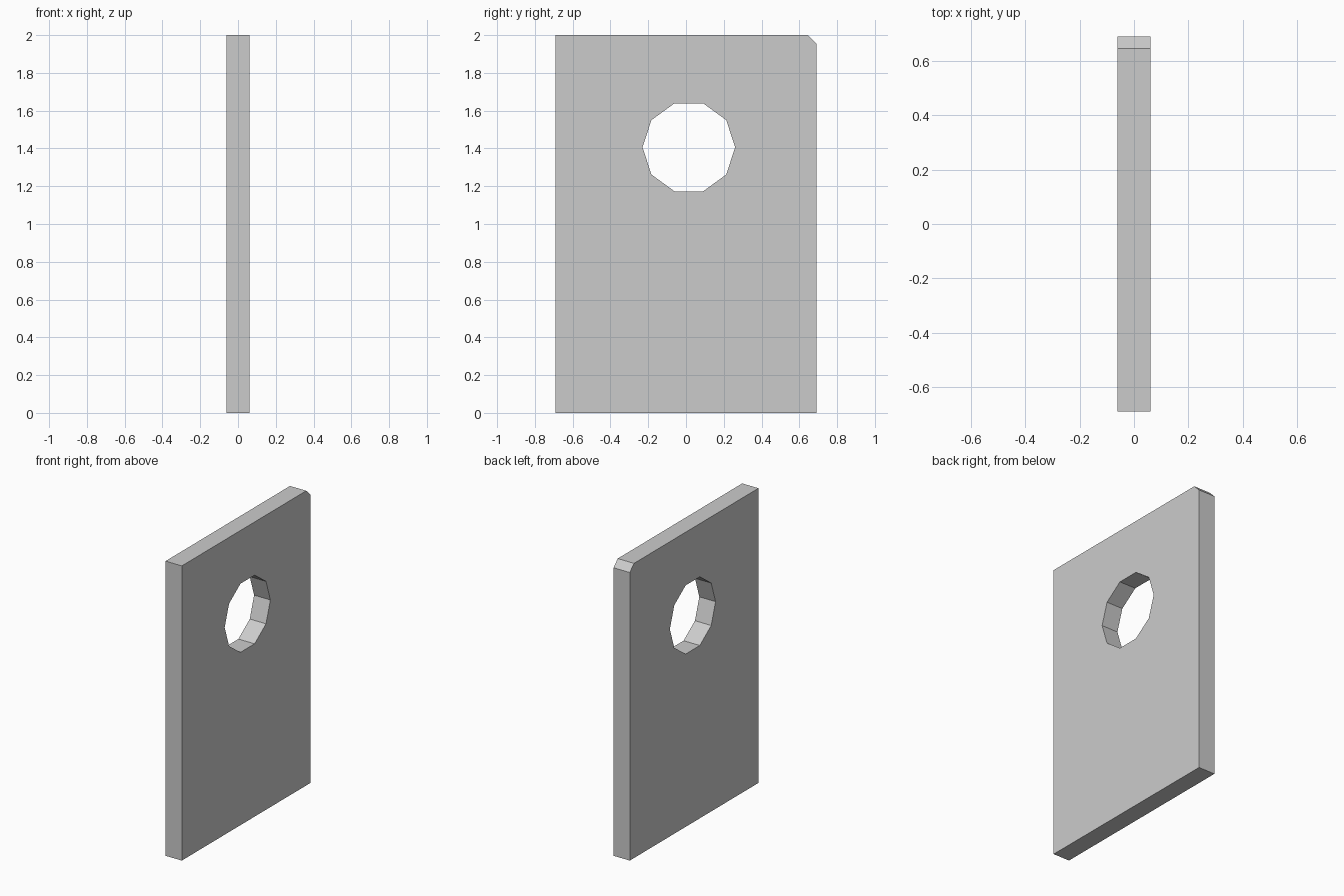
import bpy, bmesh, math

if "Cube" in bpy.data.objects:
    bpy.data.objects.remove(bpy.data.objects["Cube"])

HALF_T, HALF_W, HEIGHT, CHAMFER = 0.061, 0.69, 2.0, 0.045

# Panel: side profile with one clipped top corner, extruded along x
profile = [(-HALF_W, 0), (HALF_W, 0), (HALF_W, HEIGHT - CHAMFER),
           (HALF_W - CHAMFER, HEIGHT), (-HALF_W, HEIGHT)]
bm = bmesh.new()
face = bm.faces.new([bm.verts.new((-HALF_T, y, z)) for y, z in profile])
ext = bmesh.ops.extrude_face_region(bm, geom=[face], use_keep_orig=True)
verts = [v for v in ext["geom"] if isinstance(v, bmesh.types.BMVert)]
bmesh.ops.translate(bm, verts=verts, vec=(2 * HALF_T, 0, 0))
bmesh.ops.recalc_face_normals(bm, faces=bm.faces)
mesh = bpy.data.meshes.new("panel")
bm.to_mesh(mesh)
bm.free()
panel = bpy.data.objects.new("panel", mesh)
bpy.context.collection.objects.link(panel)

# Ten-sided through hole
bpy.ops.mesh.primitive_cylinder_add(vertices=10, radius=0.245, depth=0.5,
                                    location=(0, 0.015, 1.406),
                                    rotation=(0, math.pi / 2, 0))
cutter = bpy.context.object
cutter.name = "hole_cutter"
cutter.hide_render = True
mod = panel.modifiers.new("hole", 'BOOLEAN')
mod.operation, mod.solver, mod.object = 'DIFFERENCE', 'EXACT', cutter

# Apply the cut and drop the cutter
bpy.ops.object.select_all(action='DESELECT')
bpy.context.view_layer.objects.active = panel
panel.select_set(True)
bpy.ops.object.modifier_apply(modifier=mod.name)
bpy.data.objects.remove(cutter)
